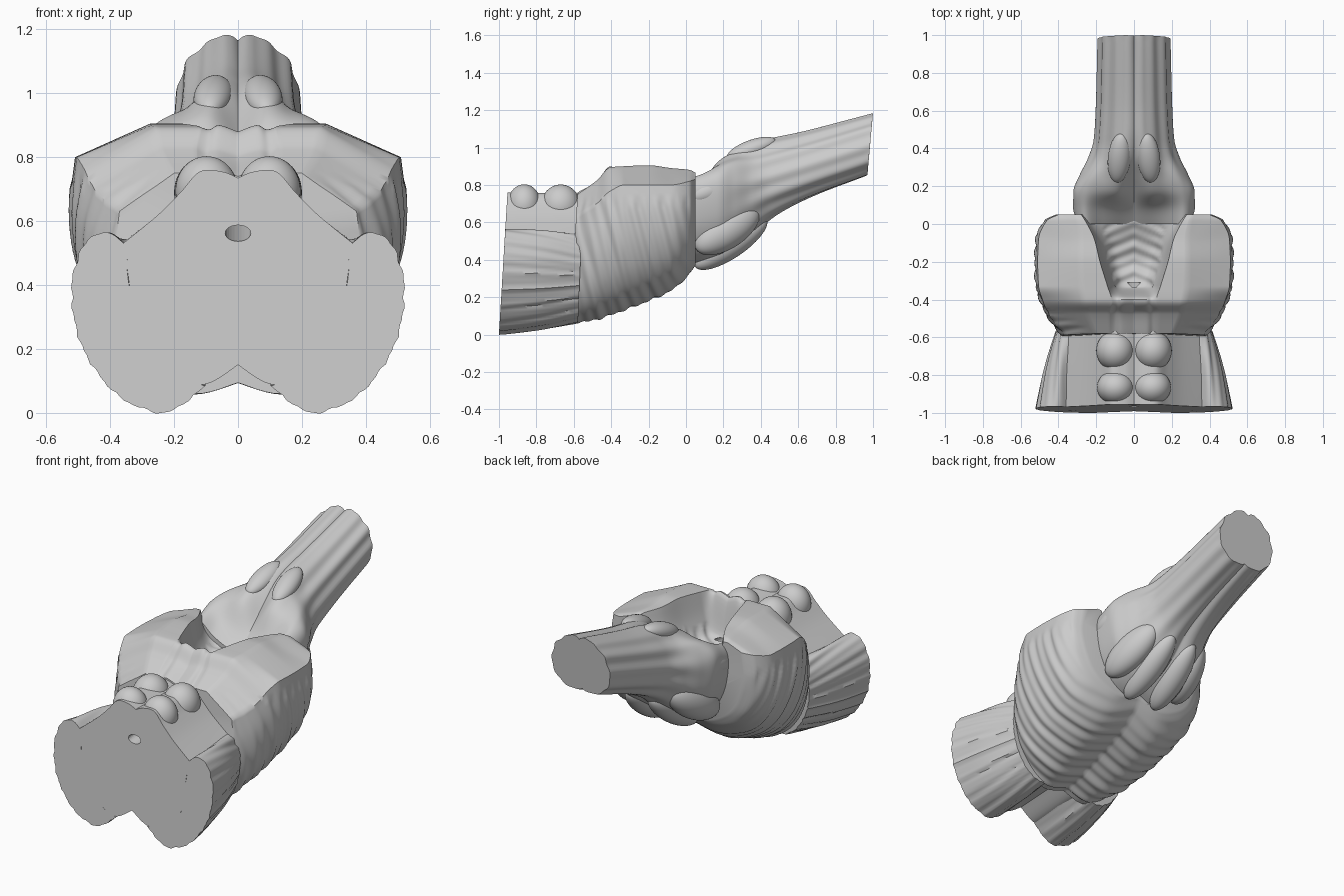
import bpy, bmesh, math
from mathutils import Vector

if "Cube" in bpy.data.objects:
    bpy.data.objects.remove(bpy.data.objects["Cube"])


def smooth(ob, angle=40):
    bpy.ops.object.select_all(action='DESELECT')
    ob.select_set(True)
    bpy.context.view_layer.objects.active = ob
    bpy.ops.object.shade_smooth_by_angle(angle=math.radians(angle))


def spline(pts, k):
    # Catmull-Rom through a run of 2D points
    p = [Vector(q) for q in pts]
    p = [p[0]] + p + [p[-1]]
    out = []
    for a, b, c, d in zip(p, p[1:], p[2:], p[3:]):
        for s in range(k):
            t = s / k
            out.append(b + ((c - a) * t + (2 * a - 5 * b + 4 * c - d) * t ** 2
                            + (3 * b - a - 3 * c + d) * t ** 3) / 2)
    return out


def profile(pts, k, sharp, half):
    pts = list(pts) if half else list(pts) + [pts[0]]
    cuts = [0, *sharp, len(pts) - 1]
    out = []
    for a, b in zip(cuts, cuts[1:]):
        out += spline(pts[a:b + 1], k)
    if half:
        out.append(Vector(pts[-1]))
        out += [Vector((-v.x, v.y)) for v in out[-2:0:-1]]
    return out


def ease(ys, vs, y):
    # shape-preserving cubic interpolation between stations
    d = [(vs[i + 1] - vs[i]) / (ys[i + 1] - ys[i]) for i in range(len(ys) - 1)]
    i = max(j for j in range(len(d)) if ys[j] <= y + 1e-9 or j == 0)

    def slope(j):
        if j in (0, len(d)):
            return d[min(j, len(d) - 1)]
        a, b = d[j - 1], d[j]
        return 0 if a * b <= 0 else 2 * a * b / (a + b)
    h = ys[i + 1] - ys[i]
    t = (y - ys[i]) / h
    w = t * t * (3 - 2 * t)
    return ((1 - w) * vs[i] + w * vs[i + 1]
            + h * t * (1 - t) * ((1 - t) * slope(i) - t * slope(i + 1)))


def loft(name, sections, rows, k=6, sharp=(), half=True, ridge=None):
    # sections: (y, lean of the section plane, x-z profile)
    ys = [s[0] for s in sections]
    rings = [profile(s[2], k, sharp, half) for s in sections]
    n = len(rings[0])
    bm = bmesh.new()
    grid = []
    for r in range(rows + 1):
        y = ys[0] + (ys[-1] - ys[0]) * r / rows
        lean = ease(ys, [s[1] for s in sections], y)
        row = []
        for j in range(n):
            x = ease(ys, [g[j].x for g in rings], y)
            z = ease(ys, [g[j].y for g in rings], y)
            row.append(bm.verts.new((x, y + lean * z, z)))
        grid.append(row)
    for a, b in zip(grid, grid[1:]):
        for j in range(n):
            bm.faces.new((a[j], a[(j + 1) % n], b[(j + 1) % n], b[j]))
    bm.faces.new(grid[0])
    bm.faces.new(grid[-1])
    bmesh.ops.recalc_face_normals(bm, faces=bm.faces)
    bm.normal_update()
    if ridge:
        for v in bm.verts:
            v.co += Vector((v.normal.x, 0, v.normal.z)) * ridge(v.co)
    me = bpy.data.meshes.new(name)
    bm.to_mesh(me)
    bm.free()
    ob = bpy.data.objects.new(name, me)
    bpy.context.collection.objects.link(ob)
    smooth(ob)
    return ob


def lobe(name, loc, size, tilt=0, yaw=0):
    for s, side in ((1, "right"), (-1, "left")):
        bpy.ops.mesh.primitive_uv_sphere_add(segments=40, ring_count=24,
                                             location=(s * loc[0], loc[1], loc[2]),
                                             rotation=(math.radians(tilt), 0, math.radians(s * yaw)))
        ob = bpy.context.object
        ob.name = name + "_" + side
        ob.scale = size
        smooth(ob)


# fibre textures
def pons_fibres(c):
    if c.z > 0.72 or c.y < -0.59:
        return 0
    u = c.y + 0.25 * c.z * min(1, abs(c.x) / 0.4)
    return 0.004 * math.sin(u * 95) + 0.003 * math.sin(u * 53 + 3 * c.z)


def peduncle_fibres(c):
    a = math.atan2(c.z - 0.3, abs(c.x) - 0.25)
    return 0.003 * (math.sin(a * 34 + 3 * c.y) + math.sin(a * 19))


def medulla_fibres(c):
    a = math.atan2(c.z - (0.68 + 0.34 * c.y), abs(c.x))
    return max(0, min(1, 5 * c.y - 1)) * 0.005 * math.sin(a * 13 + 1.5 * c.y)


# midbrain core
core_pts = [(0, .735), (.05, .755), (.12, .755), (.18, .69), (.25, .62), (.36, .53),
            (.34, .4), (.33, .26), (.28, .17), (.2, .11), (.1, .09), (0, .15)]
core = loft("midbrain_core", [(-1, .06, core_pts),
                              (-.58, .04, [(x, .95 * z + .03) for x, z in core_pts])],
            16, sharp=(5,))

# cerebral peduncles, tapering towards the pons
ped_pts = [(.355, .53), (.42, .565), (.47, .54), (.51, .46), (.52, .36), (.5, .24), (.45, .14),
           (.37, .05), (.27, .005), (.2, .01), (.1, .085), (.2, .12), (.29, .19), (.33, .32)]
ped = loft("cerebral_peduncles",
           [(y, lean, [(.1 + (x - .1) * sx, .53 - (.53 - z) * sz - drop) for x, z in ped_pts])
            for y, lean, sx, sz, drop in ((-1, .06, 1, 1, 0), (-.8, .05, .9, .94, .01),
                                          (-.58, .04, .74, .85, .02))],
           20, k=7, sharp=(10,), half=False, ridge=peduncle_fibres)
ped.modifiers.new("mirror", 'MIRROR')

# colliculi
lobe("superior_colliculus", (.098, -.865, .695), (.098, .09, .108))
lobe("inferior_colliculus", (.1, -.67, .69), (.1, .105, .112))


# pons with cut cerebellar peduncles and ventricle hollow
def pons_section(y, lean, roof, hollow, floor, edge, side, bottom):
    belly = ((1, 1), (1.03, .75), (.99, .5), (.87, .27), (.67, .1), (.36, 0), (0, .06))
    inner = hollow + .03
    return y, lean, [(0, floor), (.65 * hollow, floor + .02), (hollow, .55 * floor + .45 * roof),
                     (inner, roof), (max(inner + .03, .54 * edge), roof)] + [
                         (u * edge, bottom + w * (side - bottom)) for u, w in belly]


pons = loft("pons", [pons_section(*s) for s in (
    (-.625, .06, .75, .1, .74, .37, .63, .06),
    (-.5, .03, .825, .1, .80, .45, .70, .075),
    (-.4, 0, .895, .09, .88, .485, .77, .105),
    (-.33, 0, .9, .11, .66, .505, .80, .13),
    (-.2, 0, .905, .15, .64, .51, .80, .18),
    (-.08, 0, .89, .18, .67, .505, .80, .235),
    (.02, 0, .88, .23, .71, .46, .82, .325),
    (.05, 0, .865, .25, .72, .40, .83, .37))], 90, sharp=(3, 4, 5), ridge=pons_fibres)

# cerebral aqueduct channel
bpy.ops.mesh.primitive_cylinder_add(vertices=24, radius=1, depth=0.95, location=(0, -.78, .585),
                                    rotation=(math.radians(97), 0, 0))
cutter = bpy.context.object
cutter.name = "aqueduct_cutter"
cutter.scale = (.04, .025, 1)
cutter.hide_render = True
cutter.hide_viewport = True
for ob in (core, pons):
    mod = ob.modifiers.new("aqueduct", 'BOOLEAN')
    mod.operation = 'DIFFERENCE'
    mod.solver = 'EXACT'
    mod.object = cutter


# medulla: open trough at the front closing into a round stalk
def medulla_section(y, lean, mid, crest, shoulder, width, side, bottom):
    belly = ((1, 1), (.94, .56), (.74, .22), (.5, .05), (.28, 0), (0, .09))
    return y, lean, [(0, mid), (.26 * width, crest), (.55 * width, .6 * crest + .4 * shoulder),
                     (.84 * width, shoulder)] + [
                         (u * width, bottom + w * (side - bottom)) for u, w in belly]


loft("medulla", [medulla_section(*s) for s in (
    (0, 0, .70, .72, .83, .305, .76, .38),
    (.08, 0, .76, .79, .855, .315, .78, .385),
    (.17, 0, .84, .92, .89, .32, .81, .405),
    (.26, 0, .92, .98, .91, .285, .81, .445),
    (.35, 0, .99, 1.03, .91, .24, .81, .515),
    (.45, 0, 1.03, 1.05, .94, .21, .83, .615),
    (.6, .02, 1.07, 1.085, .985, .2, .88, .71),
    (.893, .09, 1.165, 1.183, 1.1, .19, 1, .85))], 60, k=8, ridge=medulla_fibres)

# ventral pyramids, olives and dorsal ridges
lobe("pyramid", (.085, .24, .49), (.078, .23, .08), tilt=34, yaw=4)
lobe("olive", (.2, .22, .56), (.085, .2, .1), tilt=32, yaw=14)
lobe("dorsal_tubercle", (.078, .35, .99), (.06, .14, .05), tilt=20, yaw=6)
lobe("lateral_ridge", (.235, .18, .79), (.075, .18, .075), tilt=22, yaw=18)
